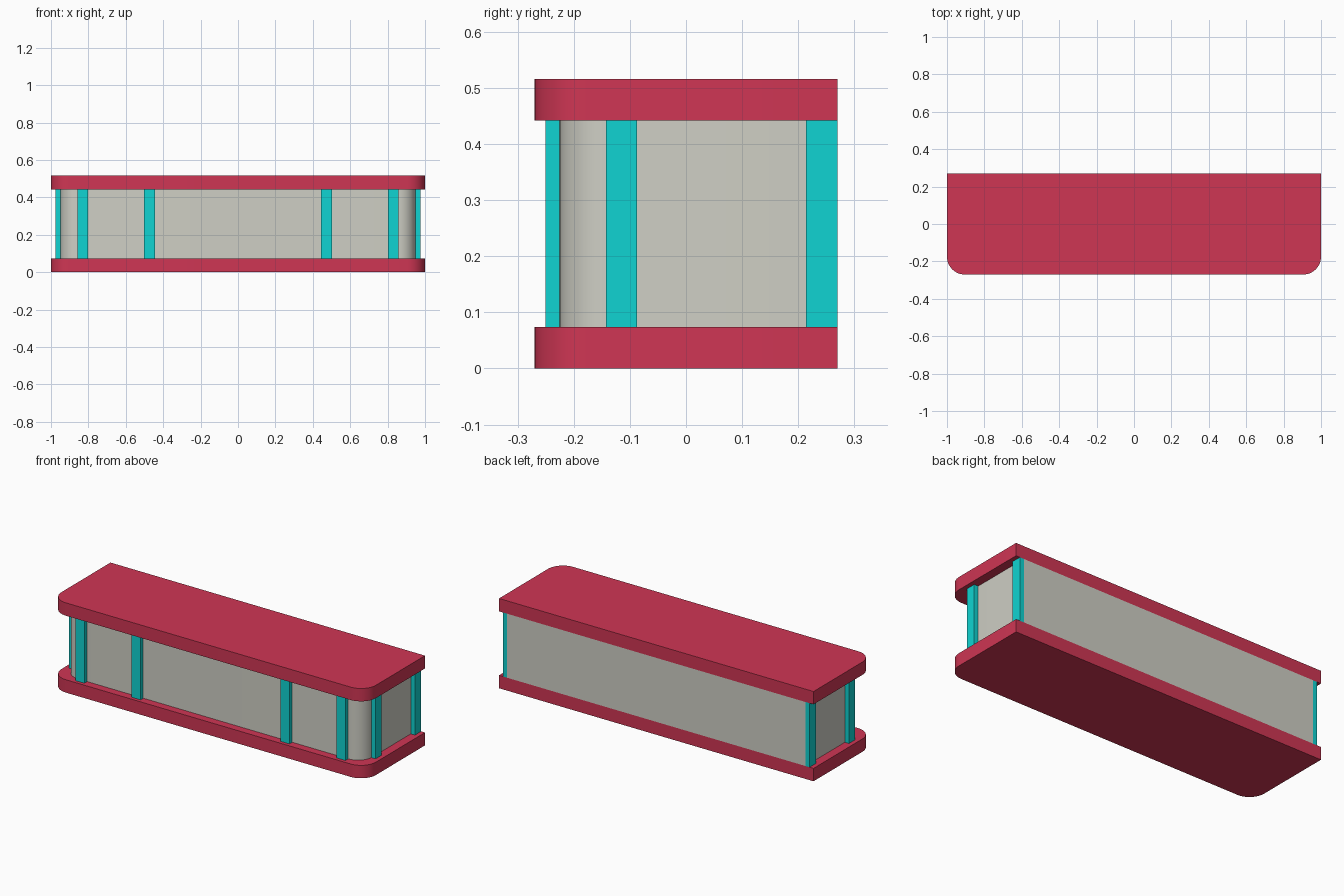
import bpy, bmesh, math

if "Cube" in bpy.data.objects:
    bpy.data.objects.remove(bpy.data.objects["Cube"])


def material(name, rgb):
    m = bpy.data.materials.new(name)
    lin = [((c / 255 + 0.055) / 1.055) ** 2.4 for c in rgb]
    m.diffuse_color = (*lin, 1)
    m.use_nodes = True
    m.node_tree.nodes["Principled BSDF"].inputs["Base Color"].default_value = m.diffuse_color
    return m


RED = material("crimson", (207, 54, 84))
GREY = material("warm grey", (207, 207, 197))
TEAL = material("turquoise", (16, 212, 210))

BACK, Z_LOW, Z_HIGH, TOP = 0.27, 0.074, 0.442, 0.516


def prism(name, profile, z0, z1, mat):
    """Extrude a counter-clockwise xy outline from z0 to z1."""
    bm = bmesh.new()
    face = bm.faces.new([bm.verts.new((x, y, z0)) for x, y in profile])
    ext = bmesh.ops.extrude_face_region(bm, geom=[face])["geom"]
    for v in ext:
        if isinstance(v, bmesh.types.BMVert):
            v.co.z = z1
    bmesh.ops.recalc_face_normals(bm, faces=bm.faces)
    me = bpy.data.meshes.new(name)
    bm.to_mesh(me)
    bm.free()
    me.materials.append(mat)
    ob = bpy.data.objects.new(name, me)
    bpy.context.collection.objects.link(ob)
    return ob


def rounded_front(half_x, front, r, steps=12):
    """Rectangle with square back corners and rounded front corners."""
    right = [(half_x - r + r * math.cos(a), front + r + r * math.sin(a))
             for a in (-math.pi / 2 * (1 - i / steps) for i in range(steps + 1))]
    left = [(-x, y) for x, y in reversed(right)]
    return right + [(half_x, BACK), (-half_x, BACK)] + left


def smooth(ob):
    bpy.ops.object.select_all(action='DESELECT')
    ob.select_set(True)
    bpy.context.view_layer.objects.active = ob
    bpy.ops.object.shade_smooth_by_angle(angle=math.radians(30))


# Base and top slabs, and the recessed body between them
slab = rounded_front(1.0, -0.27, 0.095)
smooth(prism("base_slab", slab, 0, Z_LOW, RED))
smooth(prism("counter_top", slab, Z_HIGH, TOP, RED))
smooth(prism("body", rounded_front(0.949, -0.225, 0.09), Z_LOW, Z_HIGH, GREY))

# Upright posts, mirrored left and right: (x0, x1, y0, y1)
posts = {
    "front_inner_post": (0.445, 0.502, -0.25, -0.20),
    "front_outer_post": (0.802, 0.858, -0.25, -0.20),
    "side_post": (0.92, 0.975, -0.143, -0.087),
    "back_corner_post": (0.92, 0.975, 0.214, BACK),
}
for name, (x0, x1, y0, y1) in posts.items():
    if y1 == BACK:
        x0 = 0.949  # keeps the back wall free of overlapping faces
    for side, s in (("right", 1), ("left", -1)):
        outline = [(s * x0, y0), (s * x1, y0), (s * x1, y1), (s * x0, y1)]
        prism(f"{name}_{side}", outline, Z_LOW, Z_HIGH, TEAL)
